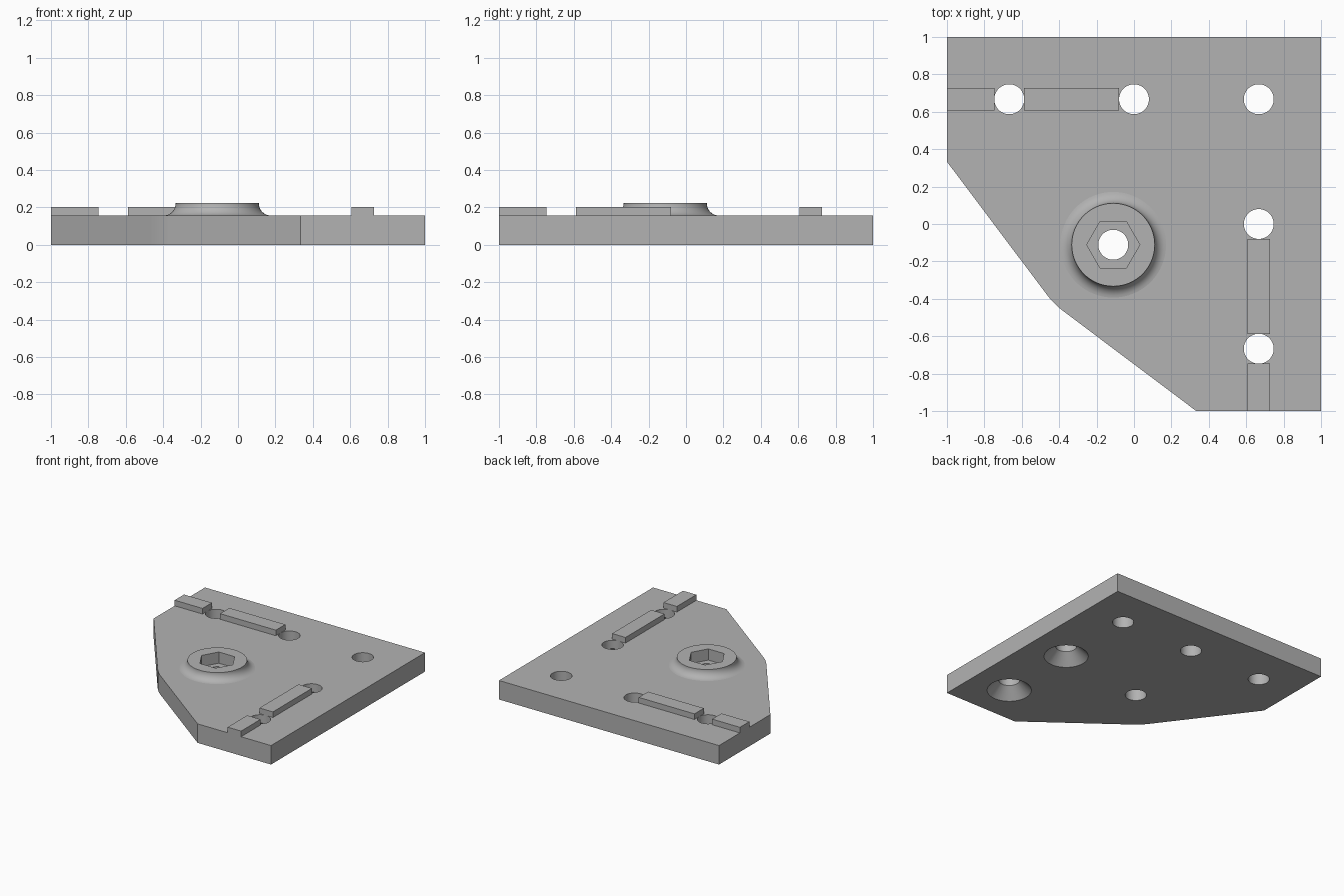
import bpy, bmesh
from math import sin, cos, pi, radians

cube = bpy.data.objects.get("Cube")
if cube:
    bpy.data.objects.remove(cube, do_unlink=True)

THICK, RAIL_TOP, BOSS_TOP = 0.156, 0.202, 0.222
HOLE_R, PITCH, HALF_RAIL = 0.08, 0.667, 0.061
BOSS = (-0.111, -0.111)

grey = bpy.data.materials.new("plain grey")
grey.use_nodes = True
grey.diffuse_color = (0.448, 0.448, 0.448, 1)
grey.node_tree.nodes["Principled BSDF"].inputs["Base Color"].default_value = grey.diffuse_color


def ring(radius, count=64, centre=(0, 0)):
    return [(centre[0] + radius * cos(2 * pi * i / count),
             centre[1] + radius * sin(2 * pi * i / count)) for i in range(count)]


def loft(name, layers):
    """Solid skinned through a stack of (outline, height) layers."""
    bm = bmesh.new()
    loops = [[bm.verts.new((x, y, z)) for x, y in pts] for pts, z in layers]
    bm.faces.new(loops[0][::-1])
    bm.faces.new(loops[-1])
    for low, high in zip(loops, loops[1:]):
        for i in range(len(low)):
            j = (i + 1) % len(low)
            bm.faces.new((low[i], low[j], high[j], high[i]))
    bmesh.ops.recalc_face_normals(bm, faces=bm.faces)
    mesh = bpy.data.meshes.new(name)
    bm.to_mesh(mesh)
    bm.free()
    mesh.materials.append(grey)
    obj = bpy.data.objects.new(name, mesh)
    bpy.context.collection.objects.link(obj)
    return obj


def combine(target, tool, operation):
    """Apply one boolean and remove the tool."""
    mod = target.modifiers.new("cut", 'BOOLEAN')
    mod.operation, mod.solver, mod.object = operation, 'EXACT', tool
    graph = bpy.context.evaluated_depsgraph_get()
    mesh = bpy.data.meshes.new_from_object(target.evaluated_get(graph))
    target.modifiers.clear()
    target.data = mesh
    bpy.data.objects.remove(tool, do_unlink=True)


# Corner plate with two slanted sides meeting in a small arc
outline = [(-1, 1), (-1, 0.333)]
for i in range(7):
    a = radians(216.87 + i * 16.26 / 6)
    outline.append((BOSS[0] + 0.444 * cos(a), BOSS[1] + 0.444 * sin(a)))
outline += [(0.333, -1), (1, -1), (1, 1)]
plate = loft("corner_plate", [(outline, 0), (outline, THICK)])

# Raised boss with a concave flare at its foot
flare = BOSS_TOP - THICK
layers = [(ring(0.222 + flare, 64, BOSS), 0.06)]
for i in range(13):
    a = pi / 2 * i / 12
    layers.append((ring(0.222 + flare * (1 - sin(a)), 64, BOSS),
                   BOSS_TOP - flare * cos(a) - 0.001 * (i == 0)))
combine(plate, loft("boss", layers), 'UNION')

# Through holes
spots = [(-PITCH, PITCH), (0, PITCH), (PITCH, PITCH), (PITCH, 0), (PITCH, -PITCH), BOSS]
for spot in spots:
    hole = ring(HOLE_R, 48, spot)
    combine(plate, loft("hole", [(hole, -0.1), (hole, 0.4)]), 'DIFFERENCE')

# Countersinks on the underside
for spot in spots[3:5]:
    cone = [(ring(HOLE_R + 0.107, 48, spot), -0.02), (ring(HOLE_R, 48, spot), 0.087)]
    combine(plate, loft("countersink", cone), 'DIFFERENCE')

# Hexagonal nut pocket in the boss
hexagon = ring(0.142, 6, BOSS)
combine(plate, loft("nut_pocket", [(hexagon, 0.13), (hexagon, 0.4)]), 'DIFFERENCE')

# Smooth round surfaces, keep the large faces flat
bpy.ops.object.select_all(action='DESELECT')
plate.select_set(True)
bpy.context.view_layer.objects.active = plate
bpy.ops.object.shade_smooth_by_angle(angle=radians(30))
for face in plate.data.polygons:
    if face.area > 0.05 or abs(face.normal.z) > 0.9999:
        face.use_smooth = False

# Locating rails along both arms
for label, start, end in (("outer", -1, -0.747), ("inner", -0.587, -0.08)):
    low, high = PITCH - HALF_RAIL, PITCH + HALF_RAIL
    along_x = [(start, low), (end, low), (end, high), (start, high)]
    along_y = [(y, x) for x, y in along_x]
    for arm, pts in (("back", along_x), ("side", along_y)):
        loft(f"{label}_{arm}_rail", [(pts, THICK - 0.01), (pts, RAIL_TOP)])
